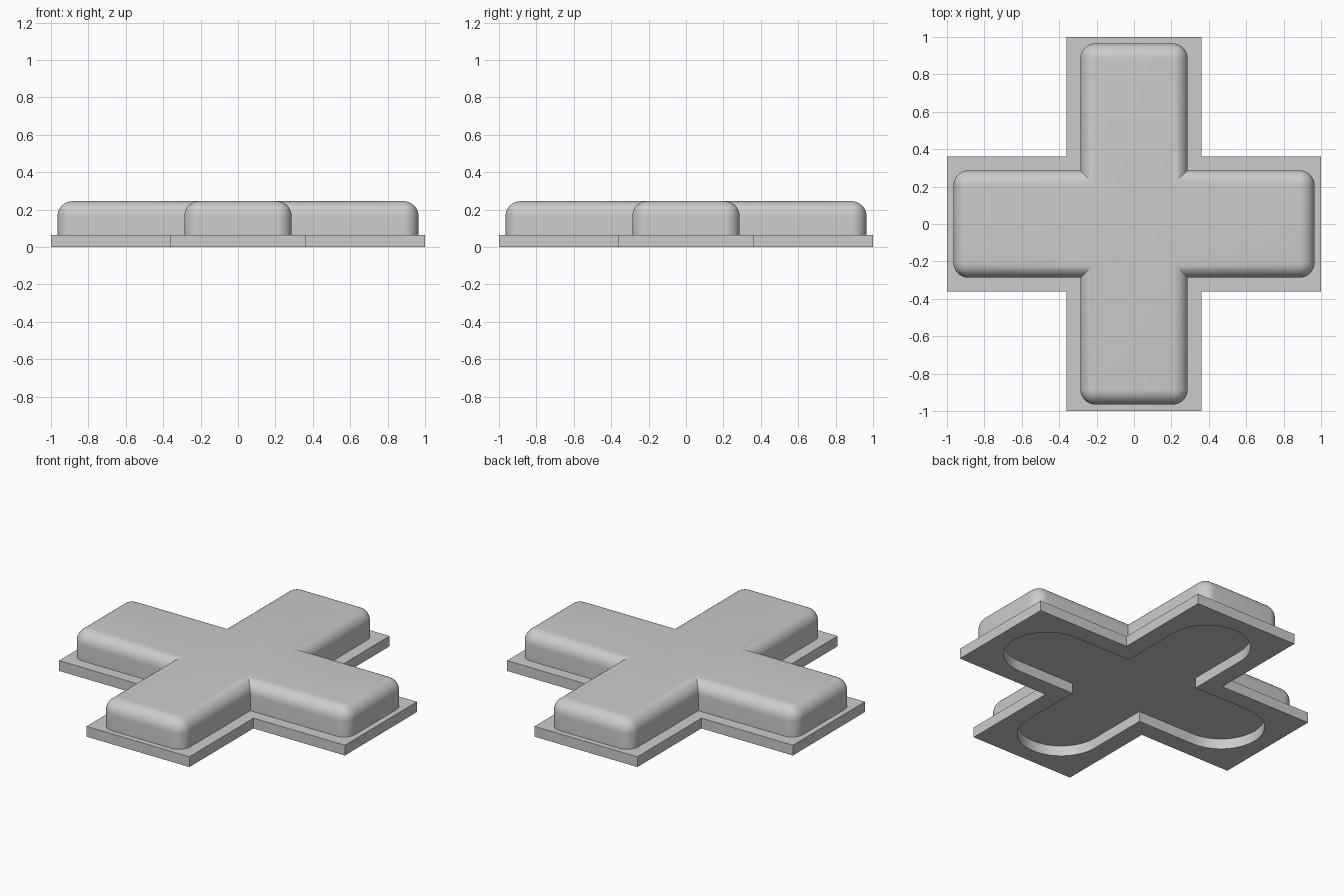
import bpy, bmesh, math

cube = bpy.data.objects.get("Cube")
if cube:
    bpy.data.objects.remove(cube, do_unlink=True)

grey = bpy.data.materials.new("light grey")
grey.use_nodes = True
colour = (0.6, 0.6, 0.6, 1)
grey.diffuse_color = colour
grey.node_tree.nodes["Principled BSDF"].inputs["Base Color"].default_value = colour

PLATE_TOP, PAD_TOP = 0.065, 0.245


def cross_outline(half_width, arm_end):
    """Outline of a cross: arm_end lists the end points of the +x arm."""
    points = []
    for turn in range(4):
        c, s = round(math.cos(turn * math.pi / 2)), round(math.sin(turn * math.pi / 2))
        for x, y in arm_end + [(half_width, half_width)]:
            points.append((x * c - y * s, x * s + y * c))
    return points


def square_end(half_width, reach):
    return [(reach, -half_width), (reach, half_width)]


def round_end(radius, reach, steps=32):
    angles = [math.pi * (i / steps - 0.5) for i in range(steps + 1)]
    return [(reach - radius + radius * math.cos(a), radius * math.sin(a)) for a in angles]


def prism(name, outline, bottom, top, fillet=0):
    bm = bmesh.new()
    base = bm.faces.new([bm.verts.new((x, y, bottom)) for x, y in outline])
    raised = bmesh.ops.extrude_face_region(bm, geom=[base], use_keep_orig=True)["geom"]
    for v in raised:
        if isinstance(v, bmesh.types.BMVert):
            v.co.z = top
    bmesh.ops.recalc_face_normals(bm, faces=bm.faces)
    if fillet:
        # Round the top rim and the outer upright corners, not the inner ones
        edges = [e for e in bm.edges if e.is_convex and max(v.co.z for v in e.verts) > top - 0.001]
        bmesh.ops.bevel(bm, geom=edges, offset=fillet, offset_type='OFFSET', segments=10,
                        profile=0.5, affect='EDGES', clamp_overlap=True)
    mesh = bpy.data.meshes.new(name)
    bm.to_mesh(mesh)
    bm.free()
    mesh.materials.append(grey)
    obj = bpy.data.objects.new(name, mesh)
    bpy.context.collection.objects.link(obj)
    return obj


# Flat cross plate with a round-ended opening underneath
plate = prism("base_plate", cross_outline(0.36, square_end(0.36, 1)), 0, PLATE_TOP)
cutter = prism("opening_cutter", cross_outline(0.25, round_end(0.25, 0.9)), -0.1, PLATE_TOP + 0.1)
cutter.hide_render = True
cut = plate.modifiers.new("opening", 'BOOLEAN')
cut.operation, cut.solver, cut.object = 'DIFFERENCE', 'EXACT', cutter
bpy.context.view_layer.objects.active = plate
bpy.ops.object.modifier_apply(modifier=cut.name)
bpy.data.objects.remove(cutter, do_unlink=True)

# Raised cross pad with filleted rim and rounded outer corners
pad = prism("raised_pad", cross_outline(0.287, square_end(0.287, 0.965)), PLATE_TOP, PAD_TOP, fillet=0.08)

bpy.ops.object.select_all(action='DESELECT')
for obj in (plate, pad):
    obj.select_set(True)
    bpy.context.view_layer.objects.active = obj
bpy.ops.object.shade_smooth_by_angle(angle=math.radians(30))
